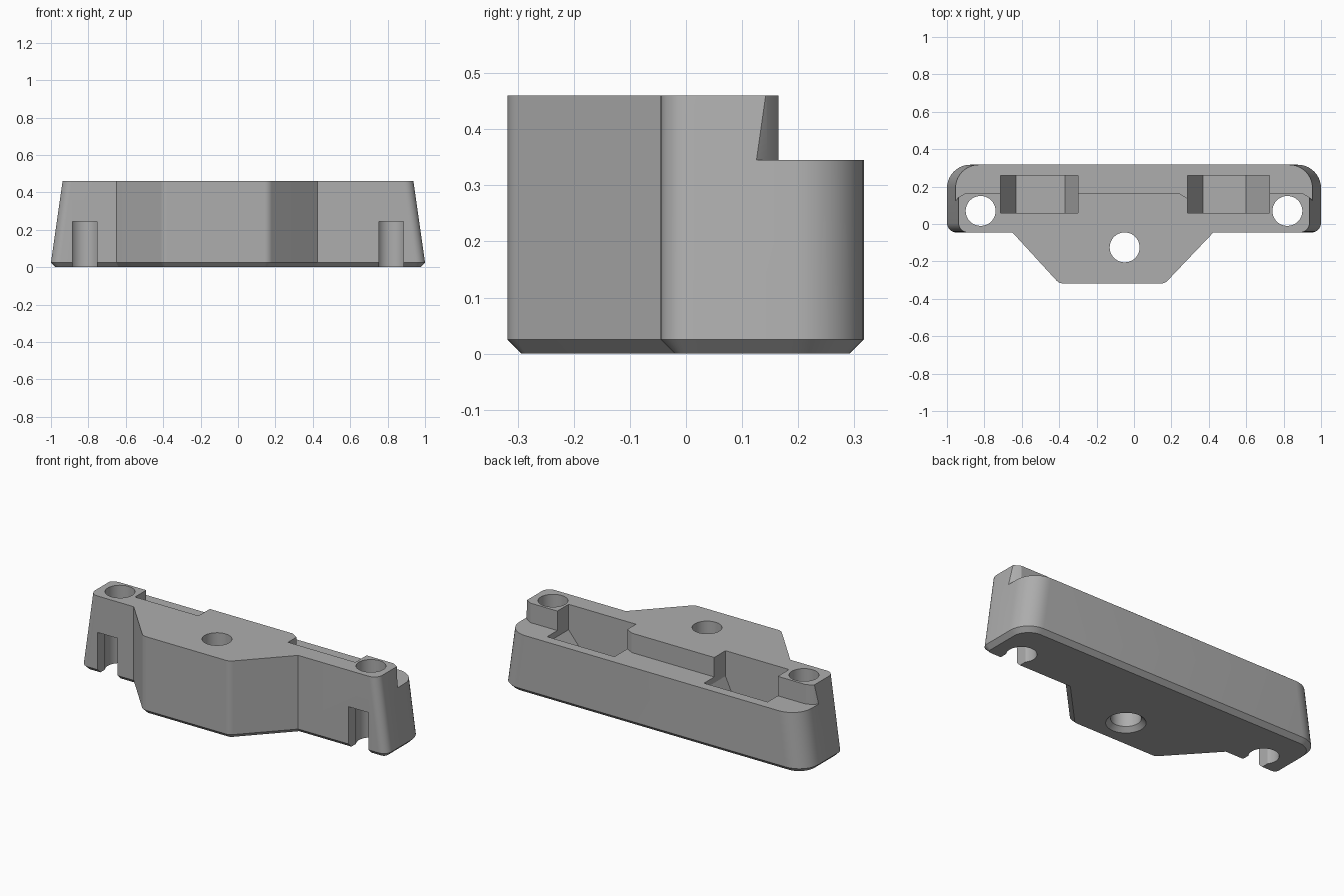
import bpy, bmesh, math
from mathutils import Vector

cube = bpy.data.objects.get("Cube")
if cube:
    bpy.data.objects.remove(cube, do_unlink=True)

TOP, STEP, CHAMFER = 0.46, 0.345, 0.025

grey = bpy.data.materials.new("plain grey")
grey.use_nodes = True
grey.diffuse_color = (0.42, 0.42, 0.42, 1)
grey.node_tree.nodes["Principled BSDF"].inputs["Base Color"].default_value = grey.diffuse_color


def loft(name, rings):
    """Solid through a stack of equal-length 3D rings."""
    bm = bmesh.new()
    loops = [[bm.verts.new(p) for p in ring] for ring in rings]
    for a, b in zip(loops, loops[1:]):
        for i in range(len(a)):
            j = (i + 1) % len(a)
            bm.faces.new((a[i], a[j], b[j], b[i]))
    bm.faces.new(loops[0][::-1])
    bm.faces.new(loops[-1])
    bmesh.ops.recalc_face_normals(bm, faces=bm.faces[:])
    mesh = bpy.data.meshes.new(name)
    bm.to_mesh(mesh)
    bm.free()
    mesh.materials.append(grey)
    obj = bpy.data.objects.new(name, mesh)
    bpy.context.collection.objects.link(obj)
    return obj


def outline(points, radii, z, inset=0.0, steps=10):
    """Counter-clockwise convex polygon, inset and filleted, at height z."""
    ring, n = [], len(points)
    for i in range(n):
        p = Vector(points[i])
        u = (Vector(points[i - 1]) - p).normalized()
        v = (Vector(points[(i + 1) % n]) - p).normalized()
        half = u.angle(v) / 2
        axis = (u + v).normalized()
        r = max(radii[i] - inset, 0.004)
        centre = p + axis * ((inset + r) / math.sin(half))
        sweep = math.pi / 2 - half
        base = math.atan2(-axis.y, -axis.x)
        for k in range(steps + 1):
            a = base + sweep * (2 * k / steps - 1)
            ring.append((centre.x + r * math.cos(a), centre.y + r * math.sin(a), z))
    return ring


def prism(name, points, z0, z1):
    return loft(name, [[(x, y, z) for x, y in points] for z in (z0, z1)])


def circle(x, y, z, r, n=48):
    return [(x + r * math.cos(2 * math.pi * i / n),
             y + r * math.sin(2 * math.pi * i / n), z) for i in range(n)]


def combine(body, tool, operation):
    mod = body.modifiers.new("combine", "BOOLEAN")
    mod.operation, mod.solver, mod.object = operation, "EXACT", tool
    bpy.context.view_layer.objects.active = body
    bpy.ops.object.modifier_apply(modifier=mod.name)
    bpy.data.objects.remove(tool, do_unlink=True)


# Long tapered bar with rounded ends
def bar_ring(half, z, inset=0.0):
    pts = [(-half, -0.045), (half, -0.045), (half, 0.317), (-half, 0.317)]
    return outline(pts, (0.05, 0.05, 0.125, 0.125), z, inset)


body = loft("mounting_bracket", [bar_ring(1, 0, CHAMFER), bar_ring(1, CHAMFER),
                                 bar_ring(0.938, TOP)])

# Wedge-shaped front boss
boss = [(-0.737, 0.05), (-0.40, -0.318), (0.165, -0.318), (0.515, 0.05)]
radii = (0.01, 0.05, 0.05, 0.01)
combine(body, loft("front_boss", [outline(boss, radii, 0, CHAMFER),
                                  outline(boss, radii, CHAMFER),
                                  outline(boss, radii, TOP)]), "UNION")

# Rear step, wrapping around the ends of the raised part
combine(body, prism("step_cutter", [
    (-1.1, 0.02), (-0.955, 0.125), (-0.935, 0.145), (-0.9, 0.165),
    (0.24, 0.165), (0.29, 0.135), (0.7, 0.135), (0.72, 0.165), (0.9, 0.165),
    (0.935, 0.145), (0.955, 0.125), (1.1, 0.02), (1.1, 0.5), (-1.1, 0.5)],
    STEP, 0.6), "DIFFERENCE")

# Pockets with sloped lower sides
for x0, f0, f1, x1 in ((-0.715, -0.63, -0.37, -0.30), (0.285, 0.37, 0.60, 0.725)):
    section = [(x0, 0.6), (x0, 0.31), (f0, 0.16), (f1, 0.16), (x1, 0.31), (x1, 0.6)]
    combine(body, loft("pocket_cutter", [[(x, y, z) for x, z in section]
                                         for y in (0.06, 0.26)]), "DIFFERENCE")

# End bolt holes, each with a low slot open to the front
for side in (-1, 1):
    x = side * 0.82
    combine(body, loft("bolt_hole", [circle(x, 0.07, -0.1, 0.08),
                                     circle(x, 0.07, 0.6, 0.08)]), "DIFFERENCE")
    combine(body, prism("slot_cutter", [(x - 0.065, -0.2), (x + 0.065, -0.2),
                                        (x + 0.065, 0.06), (x - 0.065, 0.06)],
                        -0.1, 0.245), "DIFFERENCE")

# Boss hole, countersunk from below
combine(body, loft("boss_hole", [circle(-0.05, -0.125, z, r) for z, r in
                                 ((-0.025, 0.13), (0.025, 0.08), (0.6, 0.08))]),
        "DIFFERENCE")

bpy.ops.object.select_all(action="DESELECT")
body.select_set(True)
bpy.context.view_layer.objects.active = body
bpy.ops.object.shade_smooth_by_angle(angle=math.radians(25))
